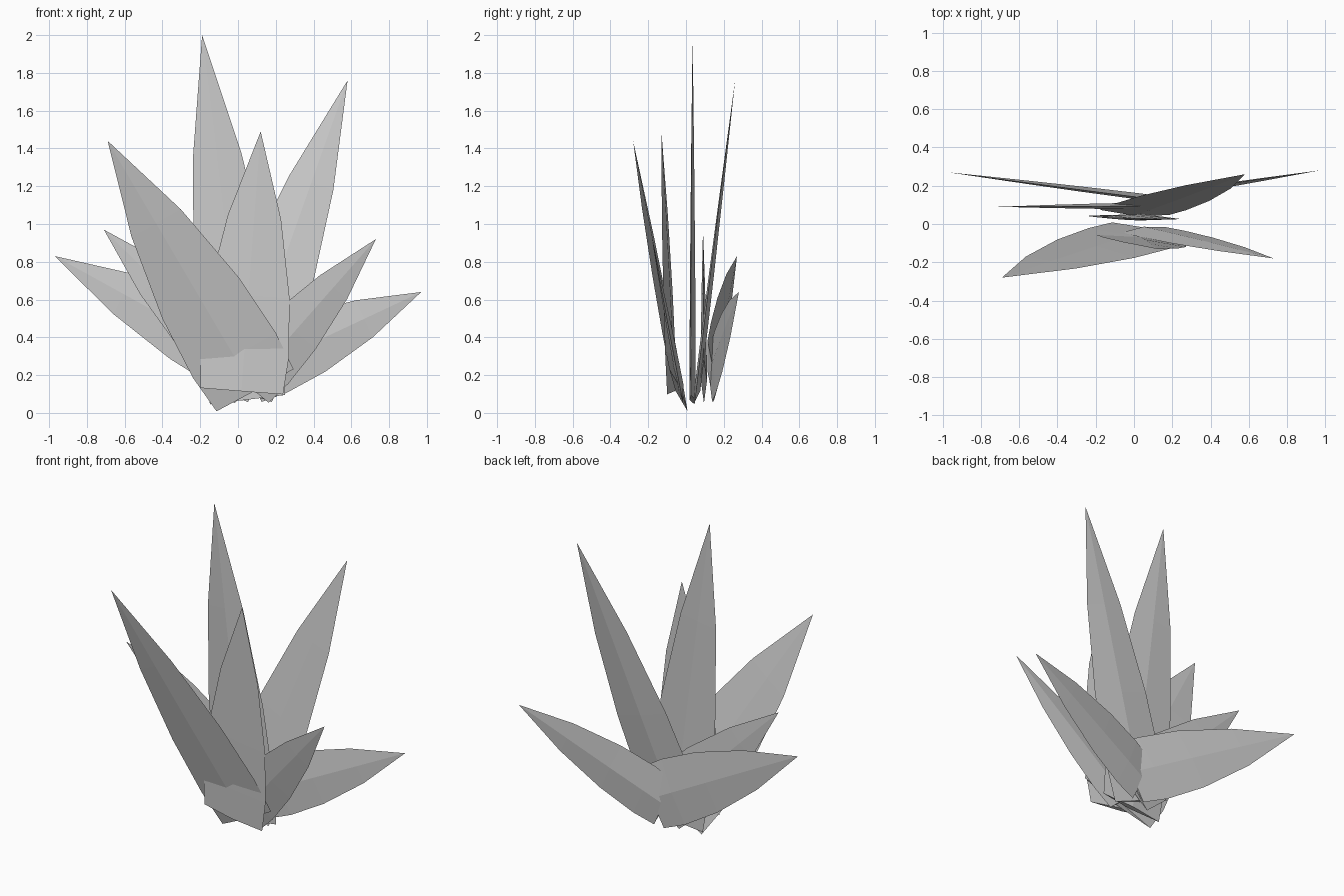
import bpy, bmesh
from mathutils import Vector

if "Cube" in bpy.data.objects:
    bpy.data.objects.remove(bpy.data.objects["Cube"])

# Blade outline: (fraction of length, fraction of half width, fraction of thickness)
PROFILE = [(0.0, 0.93, 1.0), (0.14, 1.0, 1.0), (0.37, 0.92, 0.85), (0.67, 0.60, 0.5)]


def blade(name, base, tip, across, half_width, thick=0.016):
    """Flat-faced pointed leaf with a raised midrib on both sides."""
    base, tip = Vector(base), Vector(tip)
    axis = tip - base
    side = Vector(across).normalized()
    side = (side - axis * (side.dot(axis) / axis.length_squared)).normalized()
    normal = axis.cross(side).normalized()
    bm = bmesh.new()
    rings = []
    for t, w, d in PROFILE:
        c = base + axis * t
        s, n = side * half_width * w, normal * thick * d
        rings.append([bm.verts.new(c + o) for o in (s, n, -s, -n)])
    end = bm.verts.new(tip)
    bm.faces.new(rings[0])
    for a, b in zip(rings, rings[1:]):
        for i in range(4):
            j = (i + 1) % 4
            bm.faces.new((a[i], a[j], b[j], b[i]))
    for i in range(4):
        bm.faces.new((rings[-1][i], rings[-1][(i + 1) % 4], end))
    bmesh.ops.recalc_face_normals(bm, faces=bm.faces)
    mesh = bpy.data.meshes.new(name)
    bm.to_mesh(mesh)
    bm.free()
    obj = bpy.data.objects.new(name, mesh)
    bpy.context.collection.objects.link(obj)


# name, base centre, tip, width direction, half width
LEAVES = [
    ("tall_centre_leaf", (0.05, 0.035, 0.07), (-0.19, 0.035, 2.0), (0.43, -0.02, 0.05), 0.215),
    ("tall_right_leaf", (0.0, 0.06, 0.12), (0.58, 0.26, 1.76), (0.40, -0.03, -0.13), 0.205),
    ("front_left_leaf", (0.09, -0.04, 0.12), (-0.69, -0.28, 1.44), (0.40, -0.10, 0.24), 0.255),
    ("front_centre_leaf", (0.02, -0.075, 0.115), (0.12, -0.13, 1.49), (0.44, -0.05, -0.03), 0.237),
    ("front_right_leaf", (0.05, -0.03, 0.15), (0.73, -0.18, 0.92), (0.22, 0.03, -0.20), 0.16),
    ("low_right_leaf", (0.055, 0.135, 0.21), (0.97, 0.28, 0.64), (0.17, 0.01, -0.34), 0.18),
    ("middle_left_leaf", (0.10, 0.095, 0.17), (-0.71, 0.09, 0.97), (0.70, 0.0, 0.70), 0.18),
    ("low_left_leaf", (0.14, 0.13, 0.22), (-0.97, 0.27, 0.83), (0.23, -0.04, 0.36), 0.20),
]
for leaf in LEAVES:
    blade(*leaf)
